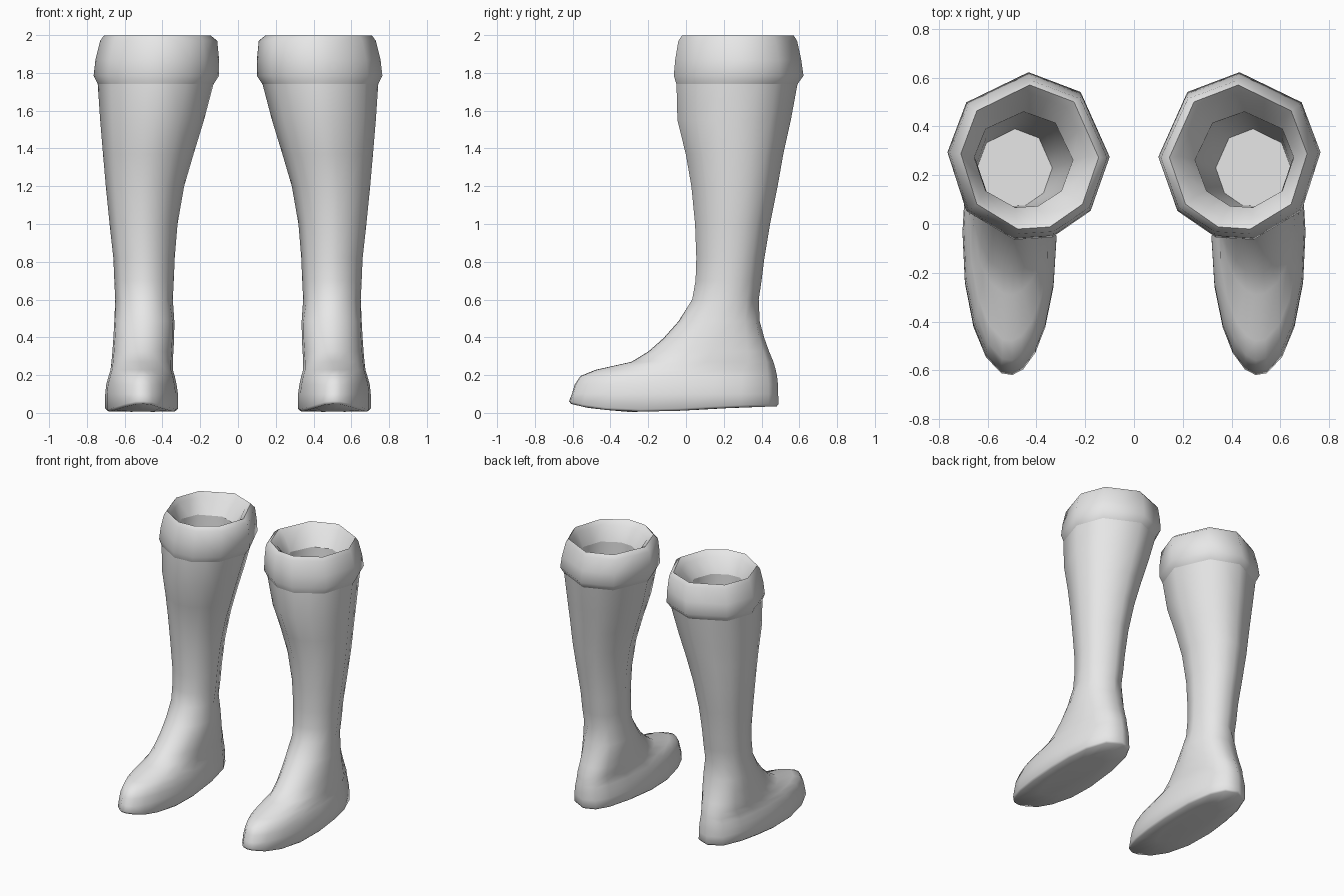
import bpy, math

if "Cube" in bpy.data.objects:
    bpy.data.objects.remove(bpy.data.objects["Cube"])

leather = bpy.data.materials.new("grey_leather")
leather.diffuse_color = (0.8, 0.8, 0.8, 1)
leather.use_nodes = True
leather.node_tree.nodes["Principled BSDF"].inputs["Base Color"].default_value = leather.diffuse_color

# Corner directions of the nine-sided boot; a midpoint is added between each pair
CORNERS = [-140, -107, -80, -40, 3, 40, 90, 130, 180]


def ring(x0, x1, y0, y1, z, faceted=True):
    """Closed 18-point section filling the given x and y range."""
    cx, cy, w, h = (x0 + x1) / 2, (y0 + y1) / 2, (x1 - x0) / 2, (y1 - y0) / 2

    def at(deg):
        c, s = math.cos(math.radians(deg)), math.sin(math.radians(deg))
        if not faceted and s > 0:          # fuller heel
            c = math.copysign(abs(c) ** 0.75, c)
        return (cx + w * c, cy + h * s)

    pts = []
    for i, a in enumerate(CORNERS):
        b = CORNERS[(i + 1) % len(CORNERS)]
        if b < a:
            b += 360
        p, q = at(a), at(b)
        m = ((p[0] + q[0]) / 2, (p[1] + q[1]) / 2) if faceted else at((a + b) / 2)
        pts += [p, m]
    return [(x, y, z(y) if callable(z) else z) for x, y in pts]


def sole_height(y):
    """Toe spring, low ball and slightly raised heel."""
    keys = [(-0.62, 0.05), (-0.5, 0.022), (-0.3, 0.005), (0, 0.012),
            (0.2, 0.026), (0.5, 0.035)]
    for (ya, za), (yb, zb) in zip(keys, keys[1:]):
        if y <= yb:
            return za + (zb - za) * (y - ya) / (yb - ya)
    return keys[-1][1]


def loft(name, rings, cap_start=False, cap_end=False):
    """Skin the rings, then mirror to make the pair."""
    n = len(rings[0])
    verts = [p for r in rings for p in r]
    faces = [(k * n + i, k * n + (i + 1) % n, (k + 1) * n + (i + 1) % n, (k + 1) * n + i)
             for k in range(len(rings) - 1) for i in range(n)]
    if cap_start:
        faces.append(tuple(reversed(range(n))))
    if cap_end:
        faces.append(tuple(range((len(rings) - 1) * n, len(rings) * n)))
    me = bpy.data.meshes.new(name)
    me.from_pydata(verts, [], faces)
    me.materials.append(leather)
    ob = bpy.data.objects.new(name, me)
    bpy.context.collection.objects.link(ob)
    bpy.ops.object.select_all(action='DESELECT')
    ob.select_set(True)
    bpy.context.view_layer.objects.active = ob
    bpy.ops.object.shade_smooth_by_angle(angle=math.radians(62))
    ob.modifiers.new("pair", 'MIRROR').use_clip = False
    return ob


# Foot: sole inset, sole edge, then up over the toe and instep
foot = [
    ring(0.41, 0.61, -0.35, 0.25, sole_height, False),
    ring(0.33, 0.69, -0.61, 0.48, sole_height, False),
    ring(0.318, 0.703, -0.62, 0.49, lambda y: sole_height(y) + 0.012, False),
    ring(0.318, 0.703, -0.605, 0.488, 0.10, False),
    ring(0.325, 0.698, -0.59, 0.487, 0.15, False),
    ring(0.335, 0.685, -0.56, 0.482, 0.195, False),
    ring(0.345, 0.675, -0.48, 0.475, 0.228, False),
    ring(0.345, 0.67, -0.29, 0.463, 0.27, False),
    ring(0.342, 0.665, -0.20, 0.44, 0.325, False),
    ring(0.338, 0.66, -0.12, 0.415, 0.395, False),
    ring(0.337, 0.655, -0.04, 0.39, 0.485, False),
]
# Leg: narrow ankle widening to the calf
leg = [
    ring(0.345, 0.65, 0.03, 0.385, 0.60),
    ring(0.34, 0.655, 0.048, 0.40, 0.70),
    ring(0.335, 0.66, 0.052, 0.415, 0.82),
    ring(0.32, 0.68, 0.045, 0.445, 1.0),
    ring(0.285, 0.70, 0.025, 0.485, 1.2),
    ring(0.235, 0.715, -0.005, 0.515, 1.37),
    ring(0.18, 0.73, -0.05, 0.555, 1.55),
    ring(0.13, 0.743, -0.055, 0.59, 1.74),
]
loft("boot_body", foot + leg, cap_start=True)

# Folded cuff: flares out, rises to the rim and rolls inward
lip = ring(0.25, 0.655, 0.065, 0.46, 1.86)
loft("cuff", [
    leg[-1],
    ring(0.10, 0.765, -0.07, 0.622, 1.785),
    ring(0.10, 0.755, -0.062, 0.61, 1.87),
    ring(0.11, 0.73, -0.045, 0.588, 1.97),
    ring(0.145, 0.71, -0.025, 0.57, 1.998),
    ring(0.185, 0.69, 0.015, 0.54, 1.965),
    lip,
])

# Lining: inner wall narrowing down to a closed floor
loft("lining", [
    lip,
    ring(0.26, 0.65, 0.065, 0.45, 1.6),
    ring(0.29, 0.645, 0.067, 0.42, 1.3),
    ring(0.335, 0.64, 0.07, 0.39, 1.0),
], cap_end=True)
